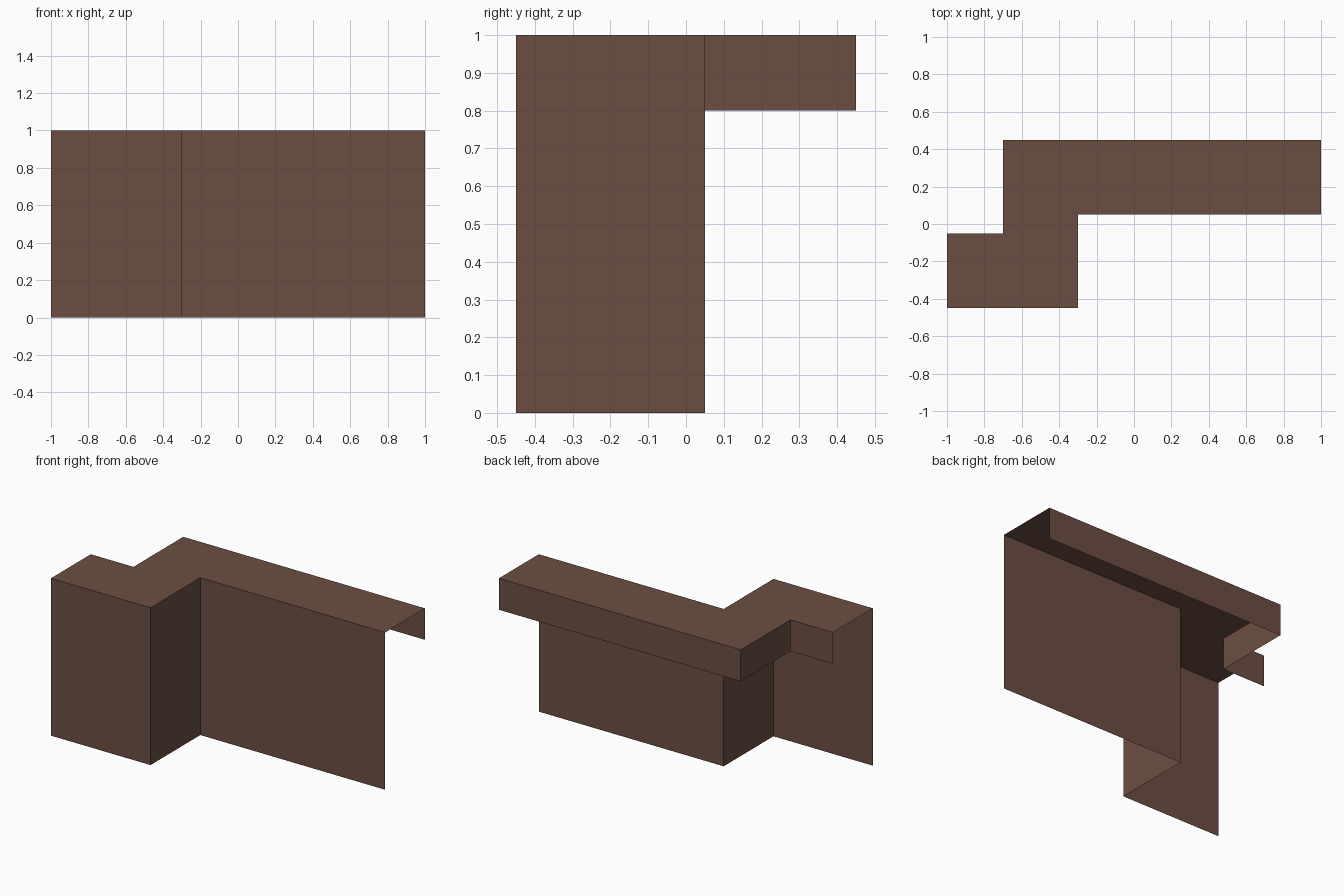
import bpy
import bmesh

if "Cube" in bpy.data.objects:
    bpy.data.objects.remove(bpy.data.objects["Cube"])

# Plan outlines of the stepped shell, left to right
FRONT = [(-1, -0.45), (-0.3, -0.45), (-0.3, 0.05), (1, 0.05)]
BACK = [(-1, -0.05), (-0.7, -0.05), (-0.7, 0.45), (1, 0.45)]
TOP, LIP, BASE = 1.0, 0.8, 0.0

brown = bpy.data.materials.new("brown")
brown.diffuse_color = (0.150, 0.076, 0.054, 1)
brown.use_nodes = True
brown.node_tree.nodes["Principled BSDF"].inputs["Base Color"].default_value = brown.diffuse_color

# Rows across the open sheet: wall foot, front edge, back edge, lip foot
bm = bmesh.new()
rows = [[bm.verts.new((x, y, z)) for x, y in path]
        for path, z in ((FRONT, BASE), (FRONT, TOP), (BACK, TOP), (BACK, LIP))]

# Front wall, top and back lip, with both ends left open
for low, high in zip(rows, rows[1:]):
    for i in range(len(low) - 1):
        bm.faces.new((low[i], low[i + 1], high[i + 1], high[i]))
bm.normal_update()

mesh = bpy.data.meshes.new("stepped_ledge")
bm.to_mesh(mesh)
bm.free()
mesh.materials.append(brown)
ledge = bpy.data.objects.new("stepped_ledge", mesh)
bpy.context.collection.objects.link(ledge)
